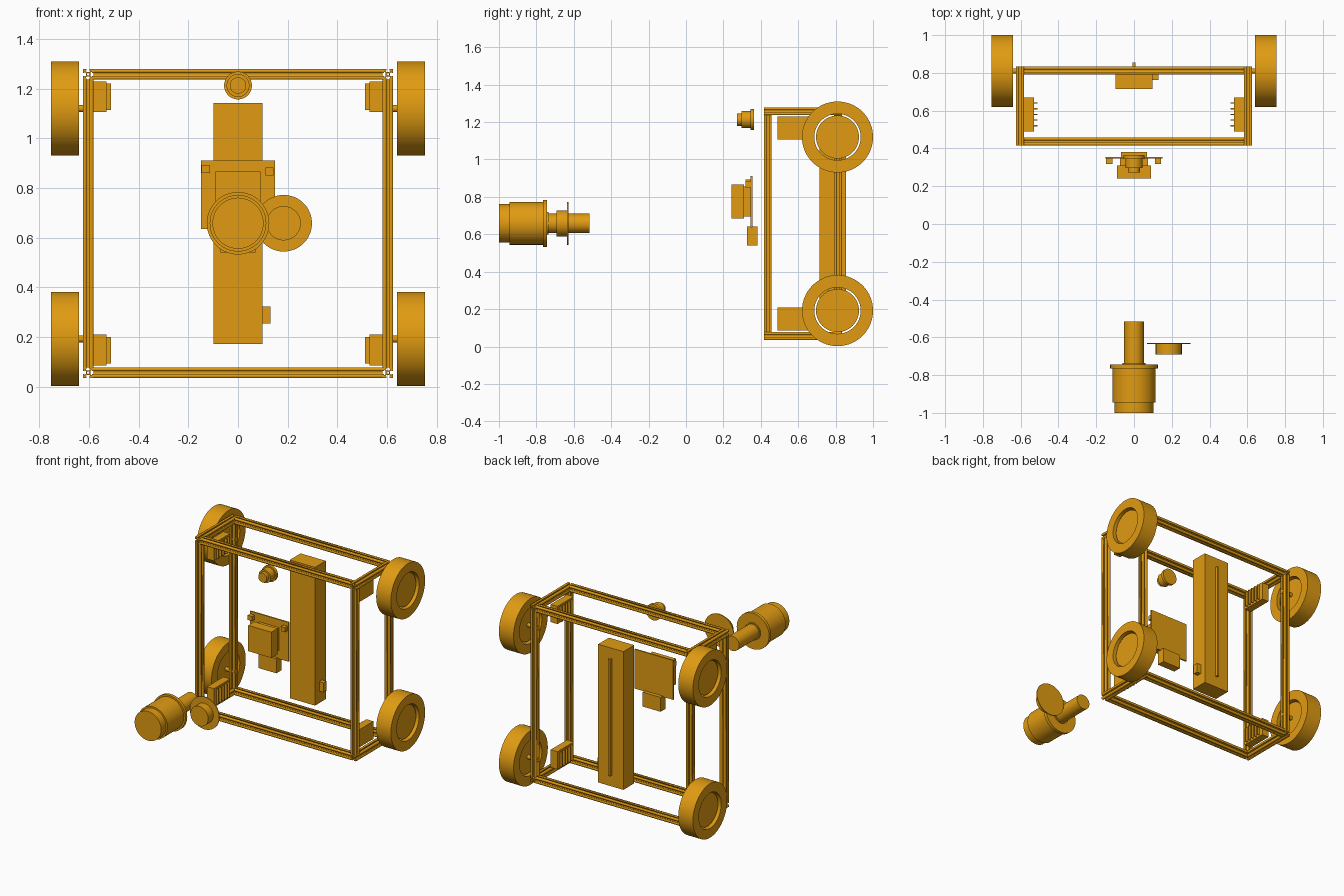
import bpy, bmesh
from math import pi, radians
from mathutils import Matrix, Vector

cube = bpy.data.objects.get("Cube")
if cube:
    bpy.data.objects.remove(cube, do_unlink=True)

amber = bpy.data.materials.new("amber")
amber.use_nodes = True
colour = (0.75, 0.33, 0.006, 1)
amber.diffuse_color = colour
amber.node_tree.nodes["Principled BSDF"].inputs["Base Color"].default_value = colour

AXIS_TURN = {"x": Matrix.Rotation(pi / 2, 4, "Y"),
             "y": Matrix.Rotation(-pi / 2, 4, "X"),
             "z": Matrix.Identity(4)}


def add_object(name, mesh):
    mesh.materials.clear()
    mesh.materials.append(amber)
    obj = bpy.data.objects.new(name, mesh)
    bpy.context.collection.objects.link(obj)
    return obj


def finish(name, bm):
    bmesh.ops.recalc_face_normals(bm, faces=bm.faces)
    mesh = bpy.data.meshes.new(name)
    bm.to_mesh(mesh)
    bm.free()
    return add_object(name, mesh)


def box(name, x, y, z):
    """Box from three (low, high) ranges."""
    bm = bmesh.new()
    bmesh.ops.create_cube(bm, size=1)
    for v in bm.verts:
        v.co = Vector([(a + b) / 2 + c * (b - a) for (a, b), c in zip((x, y, z), v.co)])
    return finish(name, bm)


def lathe(name, profile, axis, centre, closed=False, steps=48):
    """Turn (radius, position) points round an axis."""
    bm = bmesh.new()
    verts = [bm.verts.new((r, 0, h)) for r, h in profile]
    pairs = list(zip(verts, verts[1:]))
    if closed:
        pairs.append((verts[-1], verts[0]))
    edges = [bm.edges.new(p) for p in pairs]
    bmesh.ops.spin(bm, geom=verts + edges, cent=(0, 0, 0), axis=(0, 0, 1),
                   angle=2 * pi, steps=steps)
    bmesh.ops.remove_doubles(bm, verts=bm.verts, dist=0.0002)
    bm.transform(Matrix.Translation(centre) @ AXIS_TURN[axis])
    obj = finish(name, bm)
    obj.data.shade_smooth()
    for e in obj.data.edges:
        e.use_edge_sharp = False
    bm = bmesh.new()
    bm.from_mesh(obj.data)
    for e in bm.edges:
        e.smooth = e.calc_face_angle(0) < radians(30)
    bm.to_mesh(obj.data)
    bm.free()
    return obj


def stepped(name, steps, axis, centre):
    """Solid of stacked cylinders: (radius, start, end)."""
    profile = [(0, steps[0][1])]
    for r, a, b in steps:
        profile += [(r, a), (r, b)]
    profile.append((0, steps[-1][2]))
    return lathe(name, profile, axis, centre)


# Slotted aluminium rail with a bored core
HALF = 0.021


def rail_mesh(length):
    curve = bpy.data.curves.new("rail_section", "CURVE")
    curve.dimensions = "2D"
    curve.fill_mode = "BOTH"
    curve.extrude = length / 2
    mouth, lip, pocket, floor = 0.006, 0.015, 0.010, 0.009
    side = [(HALF, -HALF), (HALF, -mouth), (lip, -mouth), (lip, -pocket),
            (floor, -mouth), (floor, mouth), (lip, pocket), (lip, mouth), (HALF, mouth)]
    outline = []
    for turn in range(4):
        m = Matrix.Rotation(turn * pi / 2, 2)
        outline += [m @ Vector(p) for p in side]
    bore = [Matrix.Rotation(i * pi / 6, 2) @ Vector((0.005, 0)) for i in range(12)]
    for loop in (outline, bore):
        spline = curve.splines.new("POLY")
        spline.points.add(len(loop) - 1)
        for point, p in zip(spline.points, loop):
            point.co = (p.x, p.y, 0, 1)
        spline.use_cyclic_u = True
    helper = bpy.data.objects.new("rail_helper", curve)
    mesh = bpy.data.meshes.new_from_object(helper)
    bpy.data.objects.remove(helper)
    return mesh


def rail(name, axis, length, centre):
    mesh = rail_mesh(length)
    mesh.transform(Matrix.Translation(centre) @ AXIS_TURN[axis])
    add_object(name, mesh)


# Box frame
RX, FRONT, BACK, LOW, HIGH = 0.604, 0.437, 0.812, 0.056, 1.258
for y, where in ((FRONT, "front"), (BACK, "back")):
    for z, level in ((LOW, "lower"), (HIGH, "upper")):
        rail(f"{where}_{level}_rail", "x", 2 * (RX - HALF), (0, y, z))
    for s, side in ((1, "left"), (-1, "right")):
        rail(f"{where}_{side}_post", "z", HIGH - LOW - 2 * HALF, (s * RX, y, (LOW + HIGH) / 2))
for s, side in ((1, "left"), (-1, "right")):
    for z, level in ((LOW, "lower"), (HIGH, "upper")):
        rail(f"{side}_{level}_rail", "y", BACK - FRONT + 2 * HALF, (s * RX, (FRONT + BACK) / 2, z))

# Wheels, hubs, axles and finned motor drivers at the four corners
for s, side in ((1, "left"), (-1, "right")):
    def span(a, b):
        return tuple(sorted((s * a, s * b)))
    for wheel_z, driver_z, level in ((0.192, 0.147, "lower"), (1.12, 1.168, "upper")):
        tag = f"{side}_{level}"
        centre = (s * 0.697, 0.81, wheel_z)
        lathe(f"{tag}_tyre", [(0.124, -0.057), (0.19, -0.057), (0.19, 0.057), (0.124, 0.057)],
              "x", centre, closed=True, steps=64)
        stepped(f"{tag}_hub", [(0.115, -0.038, 0.038)], "x", centre)
        stepped(f"{tag}_axle", [(0.014, -0.045, 0.045)], "x", (s * 0.625, 0.81, wheel_z))
        box(f"{tag}_driver", span(0.53, 0.583), (0.49, 0.67), (driver_z - 0.062, driver_z + 0.062))
        for i in range(5):
            y = 0.52 + 0.03 * i
            box(f"{tag}_driver_fin", span(0.512, 0.53), (y - 0.003, y + 0.003),
                (driver_z - 0.053, driver_z + 0.053))

# Battery pack with back strip and switch
box("battery_pack", (-0.098, 0.098), (0.715, 0.835), (0.172, 1.143))
box("battery_strip", (-0.008, 0.008), (0.835, 0.855), (0.25, 1.07))
box("battery_switch", (0.098, 0.131), (0.762, 0.795), (0.255, 0.322))

# Controller board with its components
box("board", (-0.15, 0.15), (0.346, 0.356), (0.635, 0.911))
box("board_block_base", (-0.075, 0.075), (0.305, 0.346), (0.695, 0.855))
box("board_block", (-0.09, 0.09), (0.242, 0.31), (0.685, 0.866))
box("board_left_post", (0.11, 0.143), (0.318, 0.346), (0.851, 0.883))
box("board_right_post", (-0.147, -0.113), (0.318, 0.346), (0.86, 0.893))
box("board_connector", (-0.07, 0.07), (0.326, 0.382), (0.54, 0.641))

# Round sensor near the top
stepped("top_sensor", [(0.033, 0.272, 0.296), (0.046, 0.296, 0.344), (0.056, 0.344, 0.364)],
        "y", (0, 0, 1.213))

# Front motor and the disc beside it
stepped("front_motor", [(0.103, -1.0, -0.945), (0.114, -0.945, -0.765),
                        (0.126, -0.765, -0.743), (0.06, -0.743, -0.735),
                        (0.052, -0.735, -0.515)], "y", (0, 0, 0.658))
stepped("side_disc", [(0.069, -0.692, -0.635), (0.114, -0.635, -0.629)], "y", (0.184, 0, 0.658))
